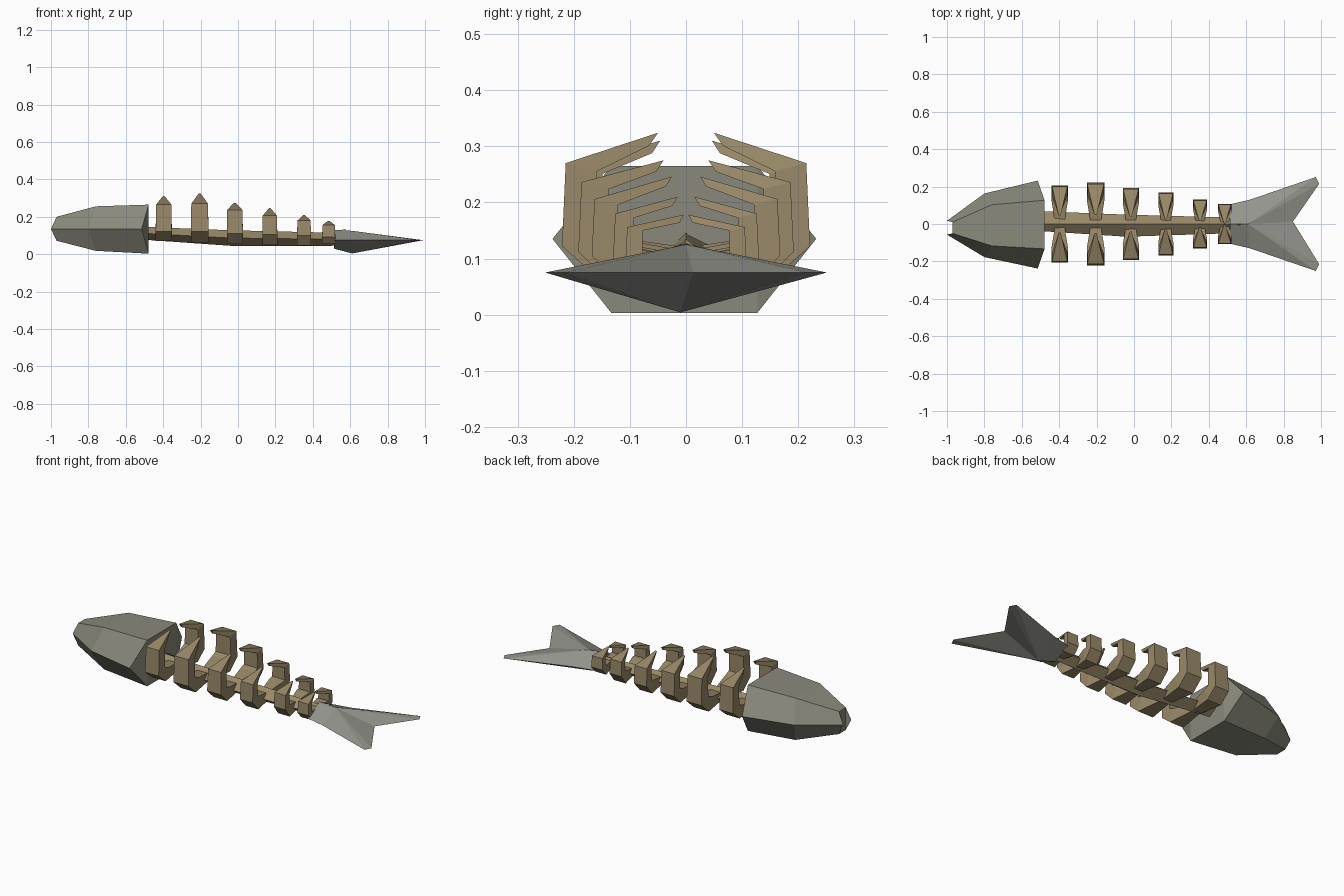
import bpy, bmesh

if "Cube" in bpy.data.objects:
    bpy.data.objects.remove(bpy.data.objects["Cube"])


def material(name, rgb):
    m = bpy.data.materials.new(name)
    m.diffuse_color = (*rgb, 1)
    m.use_nodes = True
    m.node_tree.nodes["Principled BSDF"].inputs["Base Color"].default_value = m.diffuse_color
    return m


HEAD = material("dark_stone", (0.25, 0.25, 0.2))
BONE = material("old_bone", (0.32, 0.25, 0.14))
FIN = material("grey_fin", (0.3, 0.3, 0.27))


def make(name, verts, faces, mat):
    bm = bmesh.new()
    vs = [bm.verts.new(v) for v in verts]
    for f in faces:
        bm.faces.new([vs[i] for i in f])
    bmesh.ops.recalc_face_normals(bm, faces=bm.faces)
    me = bpy.data.meshes.new(name)
    bm.to_mesh(me)
    bm.free()
    me.materials.append(mat)
    ob = bpy.data.objects.new(name, me)
    bpy.context.collection.objects.link(ob)
    return ob


def loft(name, rings, mat):
    """Skin a list of equal-size rings and close both ends."""
    n = len(rings[0])
    verts = [p for r in rings for p in r]
    faces = []
    for k in range(len(rings) - 1):
        for i in range(n):
            j = (i + 1) % n
            faces.append((k * n + i, k * n + j, (k + 1) * n + j, (k + 1) * n + i))
    for o in (0, (len(rings) - 1) * n):
        if n == 6:
            faces += [(o, o + 1, o + 3, o + 4), (o + 1, o + 2, o + 3), (o + 4, o + 5, o)]
        else:
            faces.append(tuple(o + i for i in range(n)))
    return make(name, verts, faces, mat)


# Head: hexagonal rings from snout to neck
def head_ring(x, xs, y, ys, zt, zb, c):
    zm = 0.135
    return [(x, c + y, zt), (x, c - y, zt), (xs, c - ys, zm),
            (x, c - y, zb), (x, c + y, zb), (xs, c + ys, zm)]


loft("head", [
    head_ring(-0.97, -1.0, 0.03, 0.037, 0.2, 0.072, -0.02),
    head_ring(-0.76, -0.8, 0.11, 0.17, 0.256, 0.018, -0.007),
    head_ring(-0.478, -0.515, 0.13, 0.235, 0.265, 0.003, -0.003),
], HEAD)

# Spine: tapering four-sided bar with a ridge on top
spine = []
for x, yl, yr, zt, zb in [(-0.54, 0.07, -0.035, 0.148, 0.08), (-0.04, 0.05, -0.068, 0.128, 0.045),
                          (0.5, 0.035, -0.05, 0.115, 0.045), (0.575, 0.05, -0.01, 0.135, 0.05)]:
    zm = (zt + zb) / 2
    spine.append([(x, 0, zt), (x, yl, zm), (x, (yl + yr) / 2, zb), (x, yr, zm)])
loft("spine", spine, BONE)

# Ribs: x, half width, outer y, tip y, tip z, shoulder z, elbow z, bottom z
RIBS = [
    (-0.397, 0.043, 0.207, 0.046, 0.31, 0.265, 0.122, 0.07),
    (-0.205, 0.047, 0.221, 0.05, 0.324, 0.27, 0.122, 0.063),
    (-0.017, 0.043, 0.192, 0.04, 0.275, 0.236, 0.112, 0.055),
    (0.17, 0.04, 0.168, 0.025, 0.246, 0.206, 0.106, 0.05),
    (0.353, 0.037, 0.13, 0.015, 0.21, 0.18, 0.1, 0.047),
    (0.485, 0.035, 0.108, 0.004, 0.178, 0.156, 0.093, 0.055),
]
for n, (x, w, Y, ty, tz, s, e, b) in enumerate(RIBS):
    h = s - e
    # (half width, outer yz, inner yz) from spine to tip
    path = [
        (0.55, (0.0, b + 0.005), (0.0, b + 0.05)),
        (1.0, (0.7 * Y, b), (0.58 * Y, e + 0.015)),
        (1.0, (Y, e), (0.72 * Y, e + 0.2 * h)),
        (0.95, (0.97 * Y, s), (0.72 * Y, s - 0.1 * h)),
        (0.12, (ty, tz), (ty + 0.07 * Y, tz - 0.1 * h - 0.008)),
    ]
    for side, label in ((1, "left"), (-1, "right")):
        rings = [[(x - w * k, side * o[0], o[1]), (x + w * k, side * o[0], o[1]),
                  (x + w * k, side * i[0], i[1]), (x - w * k, side * i[0], i[1])]
                 for k, o, i in path]
        loft(f"rib_{n + 1}_{label}", rings, BONE)

# Tail fin: forked, thick along the middle and thin at the edge
tail = [(0.512, 0, 0.13), (0.512, 0, 0.03), (0.61, 0, 0.125), (0.61, -0.01, 0.004),
        (0.85, 0.013, 0.075)]
faces = []
for side in (1, -1):
    o = len(tail)
    tail += [(0.512, side * 0.105, 0.075), (0.62, side * 0.13, 0.075),
             (0.972, side * 0.251, 0.075), (0.99, side * 0.215, 0.075)]
    for front, mid in ((0, 2), (1, 3)):
        faces += [(front, o, o + 1, mid), (mid, o + 1, o + 2),
                  (mid, o + 2, o + 3), (mid, o + 3, 4)]
faces.append((0, 5, 1, 9))
make("tail_fin", tail, faces, FIN)
